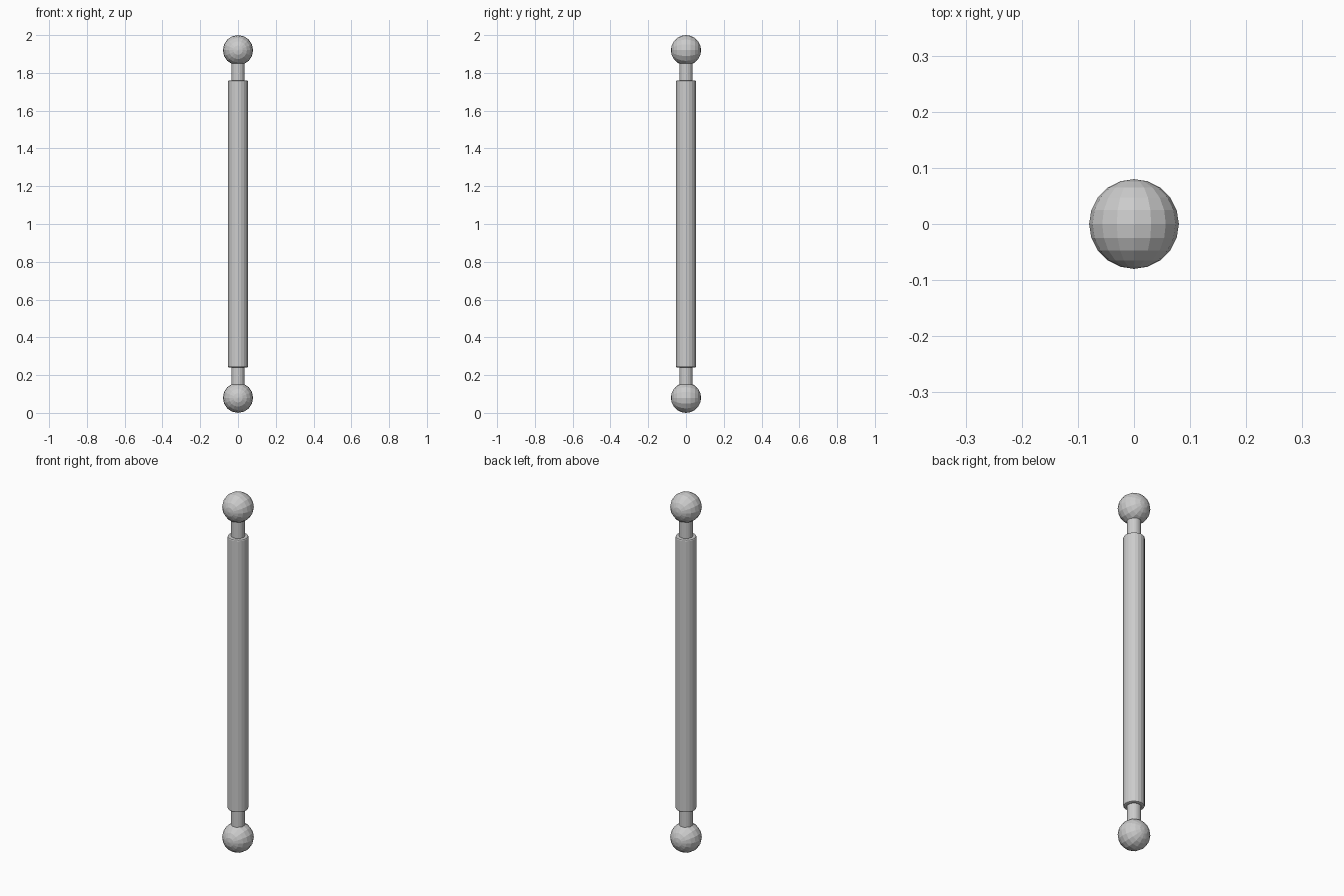
import bpy
from math import pi

if "Cube" in bpy.data.objects:
    bpy.data.objects.remove(bpy.data.objects["Cube"])


def cylinder(name, radius, z0, z1, sides):
    bpy.ops.mesh.primitive_cylinder_add(vertices=sides, radius=radius, depth=z1 - z0,
                                        location=(0, 0, (z0 + z1) / 2))
    obj = bpy.context.object
    obj.name = name
    return obj


# Thick grip with softly chamfered rims
grip = cylinder("grip", 0.053, 0.24, 1.76, 20)
bevel = grip.modifiers.new("rim_bevel", 'BEVEL')
bevel.width = 0.007
bevel.segments = 2
bevel.limit_method = 'ANGLE'
bevel.angle_limit = 1.0

# Mirrored ends: thin neck and faceted ball with its poles along y
for label, z_ball, z0, z1 in (("bottom", 0.08, 0.10, 0.26), ("top", 1.92, 1.74, 1.90)):
    cylinder(label + "_neck", 0.035, z0, z1, 20)
    bpy.ops.mesh.primitive_uv_sphere_add(segments=16, ring_count=10, radius=0.08,
                                         location=(0, 0, z_ball), rotation=(pi / 2, 0, 0))
    bpy.context.object.name = label + "_ball"
